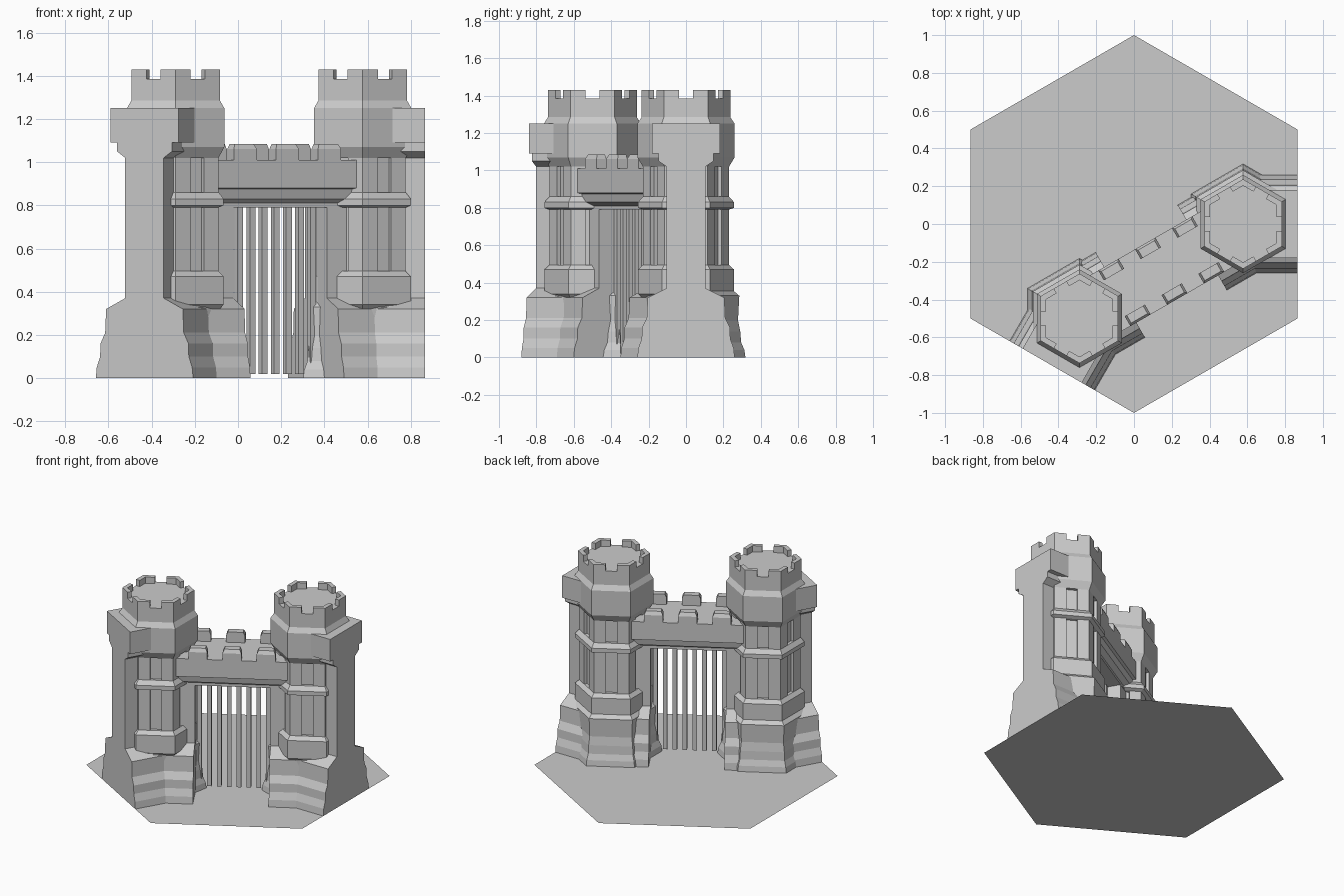
import bpy, bmesh
from math import cos, sin, pi, radians, sqrt
from mathutils import Matrix, Vector

if "Cube" in bpy.data.objects:
    bpy.data.objects.remove(bpy.data.objects["Cube"])

# Local gate frame: u runs along the gate, tower centres at u = -0.5 and +0.5
GATE = Matrix.Translation((0.1443, -0.25, 0)) @ Matrix.Rotation(radians(30), 4, 'Z')
TOWER_A = Matrix.Translation((0.5774, 0, 0))
TOWER_B = GATE @ Matrix.Scale(-1, 4, Vector((1, 0, 0))) @ GATE.inverted() @ TOWER_A


def loft(bm, rings, mat):
    """Skin a stack of equal-length point rings and cap both ends."""
    vs = [[bm.verts.new(mat @ Vector(p)) for p in r] for r in rings]
    n = len(rings[0])
    for a, b in zip(vs, vs[1:]):
        for i in range(n):
            bm.faces.new((a[i], a[(i + 1) % n], b[(i + 1) % n], b[i]))
    bm.faces.new(vs[0][::-1])
    bm.faces.new(vs[-1])


def finish(bm, name):
    bmesh.ops.recalc_face_normals(bm, faces=bm.faces[:])
    me = bpy.data.meshes.new(name)
    bm.to_mesh(me)
    bm.free()
    ob = bpy.data.objects.new(name, me)
    bpy.context.collection.objects.link(ob)


def hex_ring(r, z, front=1.0):
    """Pointy hexagon; 'front' pulls in the corner facing -y."""
    out = []
    for k in range(6):
        a = radians(30 + 60 * k)
        s = r * (front if k == 4 else 1)
        out.append((s * cos(a), s * sin(a), z))
    return out


def hex_stack(bm, prof, mat, front=1.0):
    loft(bm, [hex_ring(r, z, front) for r, z in prof], mat)


def corner_piers(bm, r, inner, z0, z1, mat):
    """L-shaped piers on the six corners, leaving the middle third of each side open."""
    o = [Vector(p) for p in hex_ring(r, 0)]
    drop = (r - inner) * sqrt(3) / 2
    for k in range(6):
        c, p, n = o[k], o[k - 1], o[(k + 1) % 6]
        a, b = c.lerp(p, .34), c.lerp(n, .34)
        na, nb = ((c + p) / 2).normalized(), ((c + n) / 2).normalized()
        ring = [a, c, b, b - nb * drop, c * (inner / r), a - na * drop]
        loft(bm, [[(q.x, q.y, z) for q in ring] for z in (z0, z1)], mat)


def profile_wall(bm, half, x0, x1, mat):
    """Extrude a symmetric (half width, z) profile along local x."""
    pts = half + [(-y, z) for y, z in half[::-1]]
    loft(bm, [[(x, y, z) for y, z in pts] for x in (x0, x1)], mat)


FOOT = [(.26, 0), (.255, .05), (.237, .1), (.235, .16), (.21, .21),
        (.205, .32), (.103, .37)]
WALL = FOOT + [(.103, 1.02), (.147, 1.05), (.147, 1.09), (.181, 1.09), (.181, 1.25)]
JAMB = FOOT + [(.103, .80)]

# Ground tile
bm = bmesh.new()
bm.faces.new([bm.verts.new(p) for p in hex_ring(1, 0)])
finish(bm, "ground_tile")

for side, M in (("right", TOWER_A), ("left", TOWER_B)):
    # Rocky tower foot
    bm = bmesh.new()
    hex_stack(bm, [(.318, 0), (.312, .04), (.295, .08), (.29, .14), (.278, .2),
                   (.285, .33), (.25, .36)], M, .8)
    finish(bm, side + "_tower_foot")

    # Tower shaft with plinth band, string course and flared head
    bm = bmesh.new()
    hex_stack(bm, [(.225, .31), (.257, .34), (.257, .47), (.23, .495), (.205, .495),
                   (.205, .79), (.23, .79), (.257, .80), (.257, .83), (.23, .86),
                   (.205, .86), (.205, 1.02), (.23, 1.02), (.26, 1.07), (.26, 1.25),
                   (.237, 1.285), (.237, 1.385)], M)
    finish(bm, side + "_tower_shaft")

    # Corner piers framing the window recesses
    bm = bmesh.new()
    corner_piers(bm, .23, .2, .49, .795, M)
    corner_piers(bm, .23, .2, .855, 1.025, M)
    finish(bm, side + "_tower_piers")

    # Tower battlements
    bm = bmesh.new()
    corner_piers(bm, .237, .203, 1.385, 1.43, M)
    finish(bm, side + "_tower_battlements")

    # Wall running to the tile edge
    bm = bmesh.new()
    profile_wall(bm, WALL, 0, .2886, M)
    finish(bm, side + "_wall")

    # Gate jamb
    bm = bmesh.new()
    R = Matrix.Rotation(radians(210), 4, 'Z')
    profile_wall(bm, JAMB, 0, .25, M @ R)
    finish(bm, side + "_gate_jamb")

# Gate bridge with corbelled underside
bm = bmesh.new()
profile_wall(bm, [(.105, .79), (.105, .81), (.14, .83), (.15, .875), (.17, .88),
                  (.17, 1.01)], -.42, .42, GATE)
finish(bm, "gate_bridge")

# Bridge battlements, slightly tapered
bm = bmesh.new()
for s in (-1, 1):
    for u in (-.225, 0, .225):
        rings = []
        for z, t in ((1.01, 0), (1.06, 0), (1.085, .012)):
            rings.append([(u - .062 + t, s * (.17 - t), z), (u + .062 - t, s * (.17 - t), z),
                          (u + .062 - t, s * .11, z), (u - .062 + t, s * .11, z)])
        loft(bm, rings, GATE)
finish(bm, "bridge_battlements")

# Portcullis bars
bm = bmesh.new()
h = .0148
for i in range(8):
    u = (i - 3.5) * .065
    loft(bm, [[(u - h, -h, z), (u + h, -h, z), (u + h, h, z), (u - h, h, z)]
              for z in (.02, .80)], GATE)
finish(bm, "portcullis_bars")
